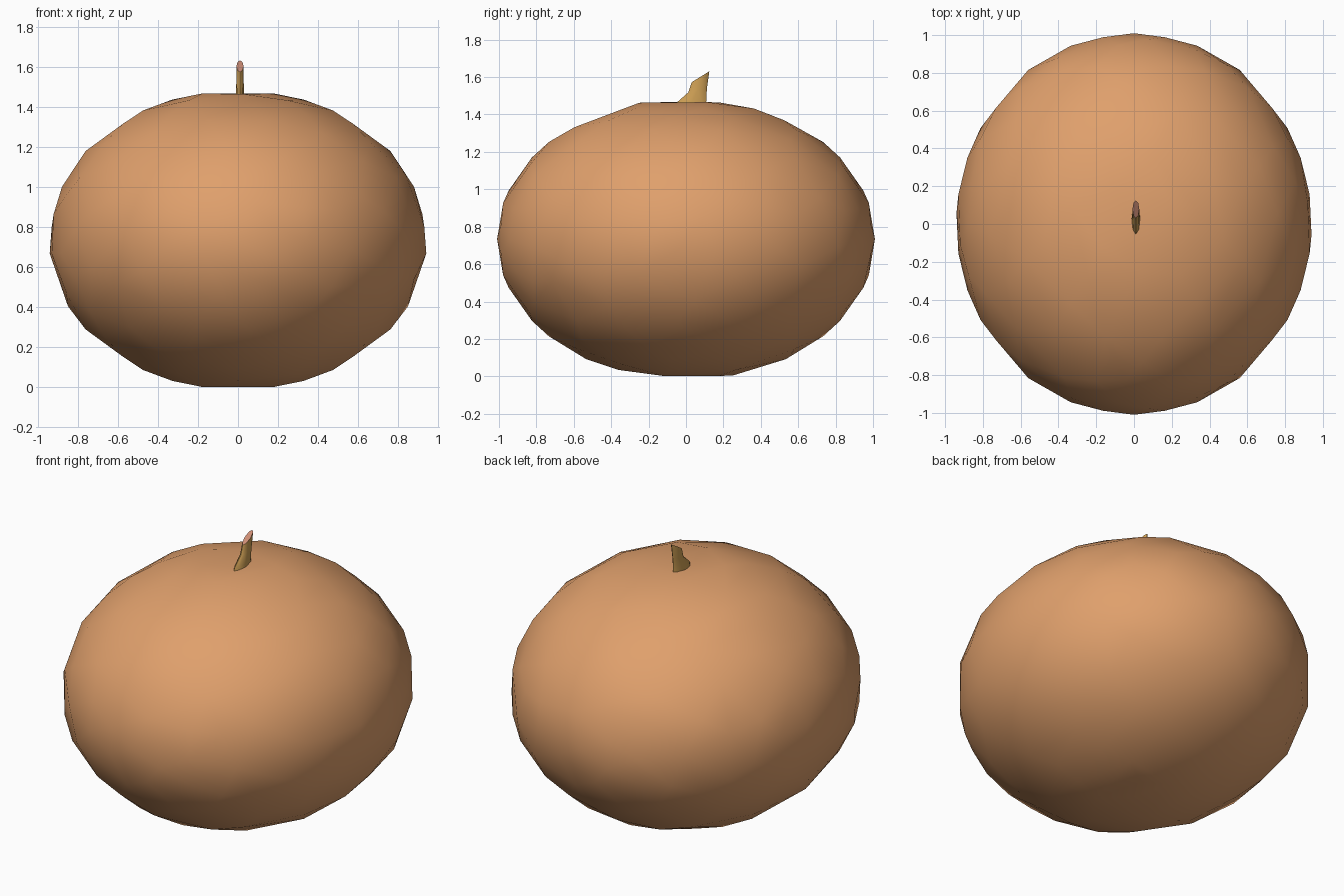
import bpy, bmesh, math
from mathutils import Vector

if "Cube" in bpy.data.objects:
    bpy.data.objects.remove(bpy.data.objects["Cube"])


def material(name, color):
    m = bpy.data.materials.new(name)
    m.diffuse_color = (*color, 1)
    m.use_nodes = True
    m.node_tree.nodes["Principled BSDF"].inputs["Base Color"].default_value = m.diffuse_color
    return m


def make_object(name, bm, mats):
    me = bpy.data.meshes.new(name)
    bmesh.ops.recalc_face_normals(bm, faces=bm.faces)
    bm.to_mesh(me)
    bm.free()
    ob = bpy.data.objects.new(name, me)
    bpy.context.collection.objects.link(ob)
    for m in mats:
        me.materials.append(m)
    me.shade_smooth()
    return ob


# fruit: geodesic ball squashed to an ellipsoid, with a dimple at each pole
PHI = (1 + math.sqrt(5)) / 2
bm = bmesh.new()
for s in (-1, 1):
    for t in (-PHI, PHI):
        for co in ((s, 0, t), (0, t, s), (t, s, 0)):
            bm.verts.new(co)
bmesh.ops.convex_hull(bm, input=bm.verts)
bmesh.ops.subdivide_edges(bm, edges=bm.edges[:], cuts=5, use_grid_fill=True)
for v in bm.verts:
    n = v.co.normalized()
    r = math.hypot(n.x, n.y)
    pinch = 0.035 * max(0, 1 - r / 0.2) + 0.005 * max(0, 1 - r / 0.5)
    z = n.z * 0.75 - math.copysign(pinch, n.z)
    v.co = (n.x * 0.94, n.y * 1.01, z + 0.7335)
fruit = make_object("fruit_body", bm, [material("fruit_skin", (0.74, 0.35, 0.15))])
dec = fruit.modifiers.new("coarsen", "DECIMATE")
dec.ratio = 0.55

# stem: flattened, leaning loft with a slanted cut end
# ring = (centre y, centre z, half length y, half rise z, half width x)
rings = [(0.03, 1.42, 0.095, 0.0, 0.024),
         (0.03, 1.465, 0.078, 0.0, 0.021),
         (0.062, 1.53, 0.05, 0.012, 0.018),
         (0.078, 1.602, 0.047, 0.029, 0.018)]
SIDES = 8
bm = bmesh.new()
loops = []
for cy, cz, ry, rz, rx in rings:
    loop = []
    for i in range(SIDES):
        a = 2 * math.pi * i / SIDES
        loop.append(bm.verts.new(Vector((0.01 + rx * math.sin(a),
                                         cy + ry * math.cos(a),
                                         cz + rz * math.cos(a)))))
    loops.append(loop)
for lo, hi in zip(loops, loops[1:]):
    for i in range(SIDES):
        j = (i + 1) % SIDES
        bm.faces.new((lo[i], lo[j], hi[j], hi[i]))
bm.faces.new(loops[0])
cap = bm.faces.new(loops[-1])
cap.material_index = 1
stem = make_object("stem", bm, [material("stem_side", (0.62, 0.35, 0.09)),
                                material("stem_cut", (0.62, 0.27, 0.18))])
bpy.ops.object.select_all(action="DESELECT")
stem.select_set(True)
bpy.context.view_layer.objects.active = stem
bpy.ops.object.shade_smooth_by_angle(angle=math.radians(40))
